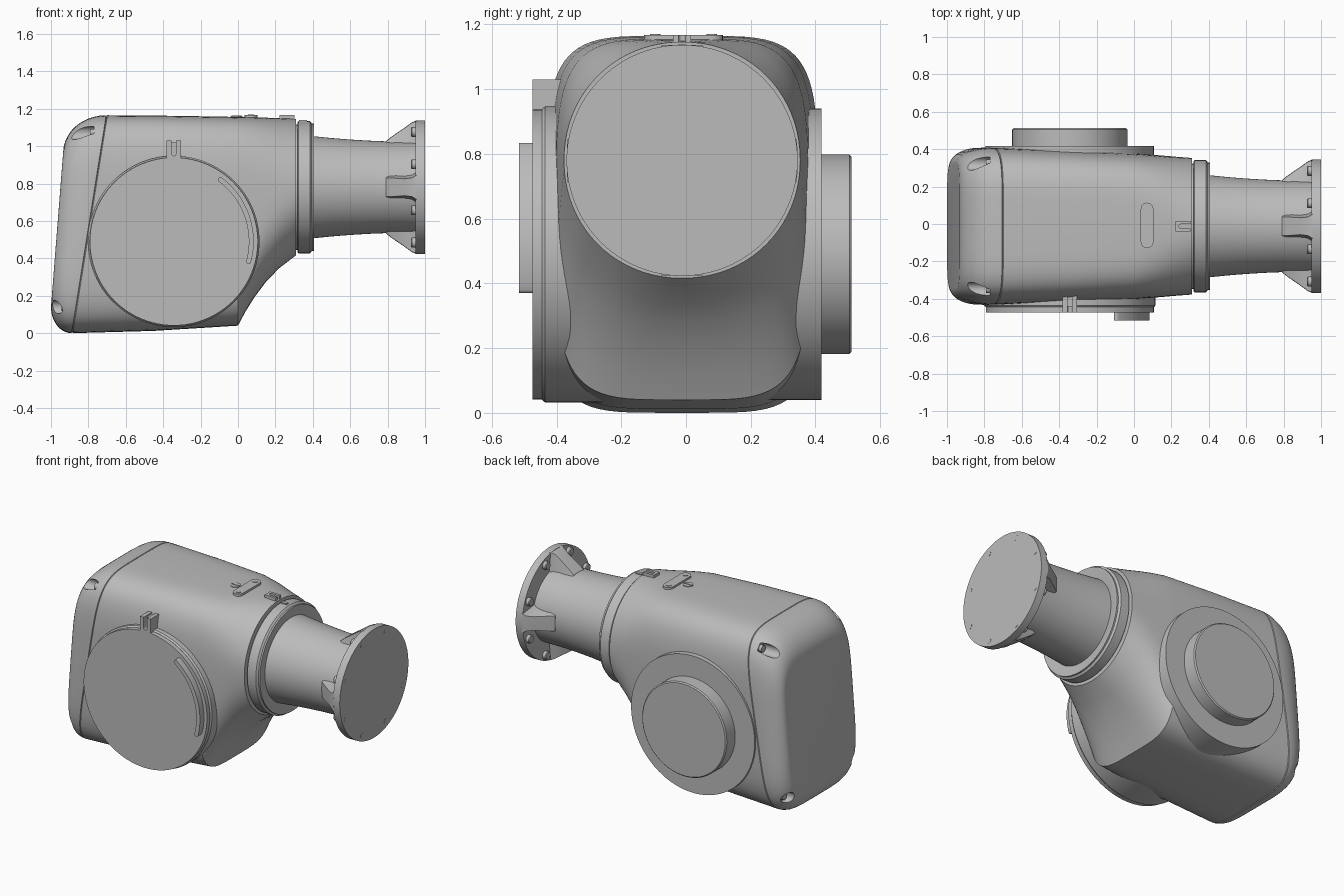
import bpy, bmesh, math
from mathutils import Vector

old = bpy.data.objects.get("Cube")
if old:
    bpy.data.objects.remove(old, do_unlink=True)

GREY = (0.5, 0.5, 0.5, 1)
metal = bpy.data.materials.new("light_grey")
metal.use_nodes = True
metal.diffuse_color = GREY
bsdf = next(n for n in metal.node_tree.nodes if n.type == 'BSDF_PRINCIPLED')
bsdf.inputs["Base Color"].default_value = GREY

CY, CZ = -0.012, 0.78        # output axis (along x)
DX, DZ = -0.343, 0.49        # joint axis (along y)
TAU = math.tau


def finish(name, bm, angle=30):
    bmesh.ops.recalc_face_normals(bm, faces=bm.faces)
    me = bpy.data.meshes.new(name)
    bm.to_mesh(me)
    bm.free()
    me.materials.append(metal)
    ob = bpy.data.objects.new(name, me)
    bpy.context.collection.objects.link(ob)
    smooth(ob, angle)
    return ob


def smooth(ob, angle=30):
    bpy.ops.object.select_all(action='DESELECT')
    ob.select_set(True)
    bpy.context.view_layer.objects.active = ob
    bpy.ops.object.shade_smooth_by_angle(angle=math.radians(angle))


def loft(name, rings):
    """Skin a list of equal-length point rings and cap both ends."""
    bm = bmesh.new()
    rows = [[bm.verts.new(p) for p in ring] for ring in rings]
    for a, b in zip(rows, rows[1:]):
        for i in range(len(a)):
            j = (i + 1) % len(a)
            bm.faces.new((a[i], a[j], b[j], b[i]))
    bm.faces.new(rows[0])
    bm.faces.new(rows[-1])
    return finish(name, bm)


def place(axis, u, v, t):
    return {'x': (t, u, v), 'y': (u, t, v), 'z': (u, v, t)}[axis]


def turned(name, axis, centre, profile, n=96):
    """Revolve (position, radius) pairs about an axis through centre."""
    return loft(name, [[place(axis, centre[0] + r * math.cos(TAU * i / n),
                              centre[1] + r * math.sin(TAU * i / n), t)
                        for i in range(n)] for t, r in profile])


def prism(name, axis, outline, a, b):
    return loft(name, [[place(axis, u, v, t) for u, v in outline] for t in (a, b)])


def arc(cx, cy, r, a0, a1, n=10):
    return [(cx + r * math.cos(math.radians(a0 + (a1 - a0) * i / n)),
             cy + r * math.sin(math.radians(a0 + (a1 - a0) * i / n))) for i in range(n + 1)]


# Housing: slanted super-ellipse sections, boxy at the back and round at the neck
def section(top, bottom, width, power, n=80):
    t, b = Vector((top[0], CY, top[1])), Vector((bottom[0], CY, bottom[1]))
    mid, half, ring = (t + b) / 2, (t - b) / 2, []
    for i in range(n):
        c, s = math.cos(TAU * i / n), math.sin(TAU * i / n)
        y = width * math.copysign(abs(c) ** (2 / power), c)
        ring.append(mid + half * math.copysign(abs(s) ** (2 / power), s) + Vector((0, y, 0)))
    return ring


rings = []
for i in range(10, -1, -1):          # rounded back cover
    a = math.radians(9 * i)
    k, m = math.sin(a), 1 - math.cos(a)
    rings.append(section((-0.705 - 0.23 * k, 1.165 - 0.2 * m),
                         (-0.89 - 0.11 * k, 0.14 * m), 0.42 - 0.09 * m, 4.8))
# thin seam, then the main casing and its curved underside
for top, bottom, w, p in [
        ((-0.702, 1.159), (-0.887, 0.006), 0.414, 4.8),
        ((-0.698, 1.165), (-0.883, 0.0), 0.42, 4.8),
        ((-0.35, 1.162), (-0.45, 0.012), 0.406, 4.7),
        ((0.0, 1.156), (0.0, 0.04), 0.39, 4.3),
        ((0.04, 1.155), (0.04, 0.115), 0.387, 3.9),
        ((0.09, 1.154), (0.09, 0.195), 0.383, 3.5),
        ((0.15, 1.152), (0.15, 0.275), 0.378, 3.0),
        ((0.22, 1.149), (0.22, 0.347), 0.372, 2.5),
        ((0.31, 1.146), (0.31, 0.416), 0.365, 2.05)]:
    rings.append(section(top, bottom, w, p))
housing = loft("housing", rings)

# Recessed cover screws at the four corners
for z, x0, x1 in ((1.07, -1.0, -0.77), (0.14, -1.1, -0.925)):
    for side in (-1, 1):
        c = (CY + side * 0.335, z)
        cutter = turned("screw_pocket_cutter", 'x', c, [(x0, 0.036), (x1, 0.036)], 32)
        cutter.hide_render = True
        cut = housing.modifiers.new("pocket", 'BOOLEAN')
        cut.operation, cut.solver, cut.object = 'DIFFERENCE', 'EXACT', cutter
        bpy.context.view_layer.objects.active = housing
        bpy.ops.object.modifier_apply(modifier=cut.name)
        bpy.data.objects.remove(cutter, do_unlink=True)
        turned("cover_screw", 'x', c, [(x1 - 0.02, 0.022), (x1 + 0.02, 0.022)], 24)
smooth(housing)

# Front joint disc with collar, curved rib and slotted index tab
turned("front_collar", 'y', (DX, DZ), [(-0.2, 0.458), (-0.435, 0.458), (-0.445, 0.45)])
turned("front_disc", 'y', (DX, DZ), [(-0.2, 0.449), (-0.474, 0.449)])
end0, end1 = arc(DX, DZ, 0.414, -15, 53, 1)
rib = arc(DX, DZ, 0.427, -15, 53, 24) + arc(*end1, 0.013, 53, 233, 8)[1:-1]
rib += arc(DX, DZ, 0.401, 53, -15, 24) + arc(*end0, 0.013, 165, 345, 8)[1:-1]
prism("curved_rib", 'y', rib, -0.46, -0.516)


def fork(cx, base, tip, w, slot, floor):
    """U-shaped outline, open at the tip."""
    return ([(cx - w, base), (cx + w, base), (cx + w, tip), (cx + slot, tip)]
            + arc(cx, floor, slot, 0, -180) + [(cx - slot, tip), (cx - w, tip)])


prism("index_tab", 'y', fork(DX, 0.9, 1.03, 0.038, 0.012, 0.96), -0.36, -0.474)
prism("index_tab_floor", 'y', [(DX - 0.02, 0.9), (DX + 0.02, 0.9),
                               (DX + 0.02, 1.02), (DX - 0.02, 1.02)], -0.36, -0.44)

# Back joint disc and its raised boss
turned("back_disc", 'y', (DX, DZ), [(0.2, 0.45), (0.418, 0.45)])
turned("back_boss", 'y', (DX, DZ), [(0.4, 0.308), (0.505, 0.308), (0.512, 0.301)])

# Neck, output ring and waisted tube
AXIS = (CY, CZ)
turned("neck_groove", 'x', AXIS, [(0.25, 0.335), (0.35, 0.335)])
turned("output_ring", 'x', AXIS, [(0.318, 0.346), (0.323, 0.353), (0.385, 0.353), (0.39, 0.348),
                                  (0.395, 0.34), (0.405, 0.34), (0.405, 0.32), (0.396, 0.29)])
turned("output_tube", 'x', AXIS, [(0.33, 0.28), (0.41, 0.272), (0.5, 0.263), (0.6, 0.255),
                                  (0.7, 0.249), (0.8, 0.245), (0.97, 0.245)])
turned("flange", 'x', AXIS, [(0.95, 0.357), (0.999, 0.357)])

# Flange ribs: four sloping webs, flaring where they meet the plate
for q in range(4):
    a = TAU * q / 4
    out, along = Vector((0, math.cos(a), math.sin(a))), Vector((0, -math.sin(a), math.cos(a)))
    base = Vector((0, CY, CZ))
    rings = []
    for x, r, w in ((0.79, 0.244, 0.05), (0.82, 0.268, 0.05), (0.89, 0.316, 0.045),
                    (0.93, 0.345, 0.05), (0.955, 0.355, 0.065)):
        rings.append([base + Vector((x, 0, 0)) + out * d + along * s
                      for d, s in ((0.2, -w - 0.02), (r, -w), (r + 0.002, 0), (r, w), (0.2, w + 0.02))])
    loft("flange_rib", rings)

# Flange bolts
for i in range(8):
    a = TAU * (i + 0.5) / 8
    c = (CY + 0.32 * math.cos(a), CZ + 0.32 * math.sin(a))
    turned("flange_bolt_head", 'x', c, [(0.925, 0.022), (0.93, 0.026), (0.96, 0.026)], 24)
    turned("flange_bolt_end", 'x', c, [(0.98, 0.017), (1.0, 0.017)], 24)

# Top cover plate with screws, round plug and alignment marks
plate = arc(0.07, 0.08, 0.034, 0, 180) + arc(0.07, -0.095, 0.034, 180, 360)
prism("top_plate", 'z', plate, 1.14, 1.167)
for y in (0.08, -0.095):
    turned("plate_screw", 'z', (0.07, y), [(1.15, 0.016), (1.17, 0.016)], 24)
turned("top_plug", 'z', (-0.008, CY), [(1.14, 0.032), (1.16, 0.032)], 32)
prism("plug_slot_bar", 'z', [(-0.036, CY - 0.005), (0.02, CY - 0.005),
                             (0.02, CY + 0.005), (-0.036, CY + 0.005)], 1.15, 1.163)
mark = [(v, u) for u, v in fork(CY, 0.222, 0.302, 0.028, 0.011, 0.25)]
prism("alignment_fork", 'z', mark, 1.12, 1.167)
prism("alignment_pointer", 'z', [(0.325, CY - 0.011), (0.37, CY - 0.011),
                                 (0.37, CY + 0.011), (0.325, CY + 0.011)], 1.1, 1.14)
